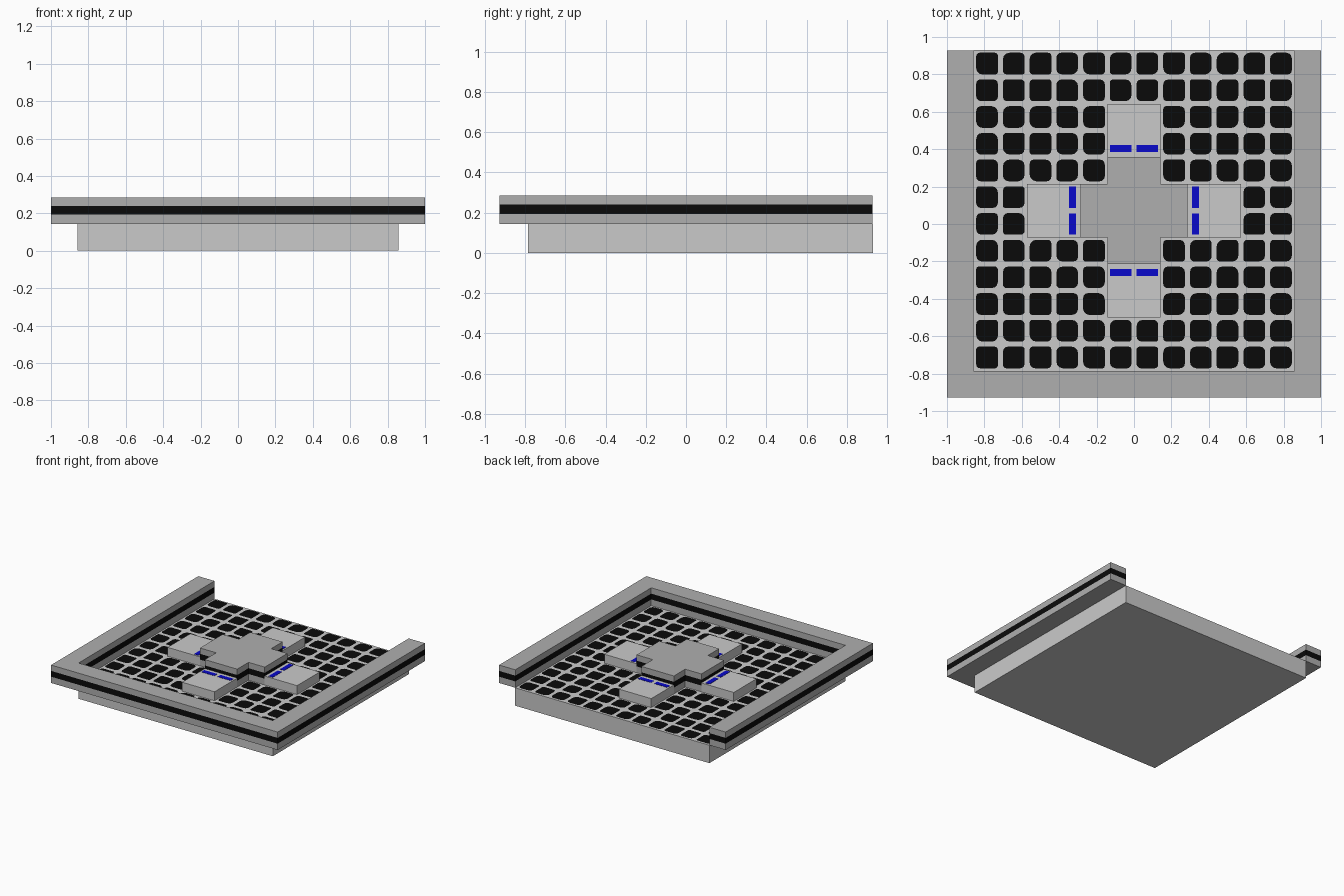
import bpy, bmesh, math, random

if "Cube" in bpy.data.objects:
    bpy.data.objects.remove(bpy.data.objects["Cube"])

random.seed(4)
U = 1 / 7                 # one module of the layout
Y0 = -0.928 + U           # front edge of the floor
Z1, Z2 = U, 2 * U         # floor top, wall top
ARM_TOP = 1.5 * U


def material(name, rgb):
    m = bpy.data.materials.new(name)
    m.diffuse_color = (*rgb, 1)
    m.use_nodes = True
    m.node_tree.nodes["Principled BSDF"].inputs["Base Color"].default_value = m.diffuse_color
    return m


LIGHT = material("light grey", (0.59, 0.59, 0.59))
GREY = material("mid grey", (0.43, 0.43, 0.43))
BLACK = material("black", (0.003, 0.003, 0.003))
BLUE = material("blue", (0.003, 0.003, 0.60))


def finish(name, bm, *mats):
    me = bpy.data.meshes.new(name)
    bm.normal_update()
    bm.to_mesh(me)
    bm.free()
    ob = bpy.data.objects.new(name, me)
    for m in mats:
        me.materials.append(m)
    bpy.context.collection.objects.link(ob)
    return ob


def box_mesh(x0, x1, y0, y1, z0, z1):
    bm = bmesh.new()
    bmesh.ops.create_cube(bm, size=1)
    for v in bm.verts:
        v.co.x = x1 if v.co.x > 0 else x0
        v.co.y = y1 if v.co.y > 0 else y0
        v.co.z = z1 if v.co.z > 0 else z0
    return bm


def box(name, mat, *dims):
    return finish(name, box_mesh(*dims), mat)


def banded(name, x0, x1, y0, y1):
    """Wall block with a black band cut around its sides."""
    bm = box_mesh(x0, x1, y0, y1, Z1, Z2)
    for z in (0.193, 0.239):
        bmesh.ops.bisect_plane(bm, geom=bm.verts[:] + bm.edges[:] + bm.faces[:],
                               plane_co=(0, 0, z), plane_no=(0, 0, 1))
    for f in bm.faces:
        z = f.calc_center_median().z
        f.material_index = int(0.193 < z < 0.239)
    return finish(name, bm, GREY, BLACK)


# Floor planks
cuts = [0, 1, 3, 5, 7, 9, 12]
for i, (a, b) in enumerate(zip(cuts, cuts[1:])):
    box(f"floor_plank_{i}", LIGHT, -6 * U, 6 * U, Y0 + a * U, Y0 + b * U, 0, Z1)

# Walls on three sides
banded("front_wall", -1, 1, -0.928, Y0)
banded("left_wall", -1, -6 * U, Y0, 0.928)
banded("right_wall", 6 * U, 1, Y0, 0.928)

# Raised cross: two bars across the middle, two short bars on each side
CY = 0.5 * U              # centre of the cross in y
for i in (0, 1):
    y0 = CY + (i - 1) * U
    banded(f"cross_bar_{i}", -2 * U, 2 * U, y0, y0 + U)
    x0 = (i - 1) * U
    for s, side in ((1, "back"), (-1, "front")):
        a, b, c = CY + s * U, CY + s * 2 * U, CY + s * 4 * U
        banded(f"{side}_stub_{i}", x0, x0 + U, min(a, b), max(a, b))
        box(f"{side}_arm_{i}", LIGHT, x0, x0 + U, min(b, c), max(b, c), Z1, ARM_TOP)
        p, q = sorted((b + s * 0.027, b + s * 0.064))
        box(f"{side}_stripe_{i}", BLUE, x0 + 0.014, x0 + U - 0.014, p, q,
            ARM_TOP - 0.002, ARM_TOP + 0.002)
    for s, side in ((1, "right"), (-1, "left")):
        p, q = sorted((s * 2 * U, s * 4 * U))
        box(f"{side}_arm_{i}", LIGHT, p, q, y0, y0 + U, Z1, ARM_TOP)
        p, q = sorted((s * (2 * U + 0.025), s * (2 * U + 0.062)))
        box(f"{side}_stripe_{i}", BLUE, p, q, y0 + 0.014, y0 + U - 0.014,
            ARM_TOP - 0.002, ARM_TOP + 0.002)

# Black rounded floor tiles wherever the cross leaves the floor free
bm = bmesh.new()
h = 0.058
for i in range(12):
    for j in range(12):
        under_x = 2 <= i <= 9 and j in (5, 6)
        under_y = i in (5, 6) and 2 <= j <= 9
        if under_x or under_y:
            continue
        cx, cy = (i - 5.5) * U, Y0 + (j + 0.5) * U
        ring = []
        for k, (sx, sy) in enumerate(((1, 1), (-1, 1), (-1, -1), (1, -1))):
            r = random.uniform(0.012, 0.036)
            for t in range(4):
                a = math.pi / 2 * (k + t / 3)
                ring.append(bm.verts.new((cx + sx * (h - r) + r * math.cos(a),
                                          cy + sy * (h - r) + r * math.sin(a),
                                          Z1 + 0.002)))
        bm.faces.new(ring)
finish("floor_tiles", bm, BLACK)
